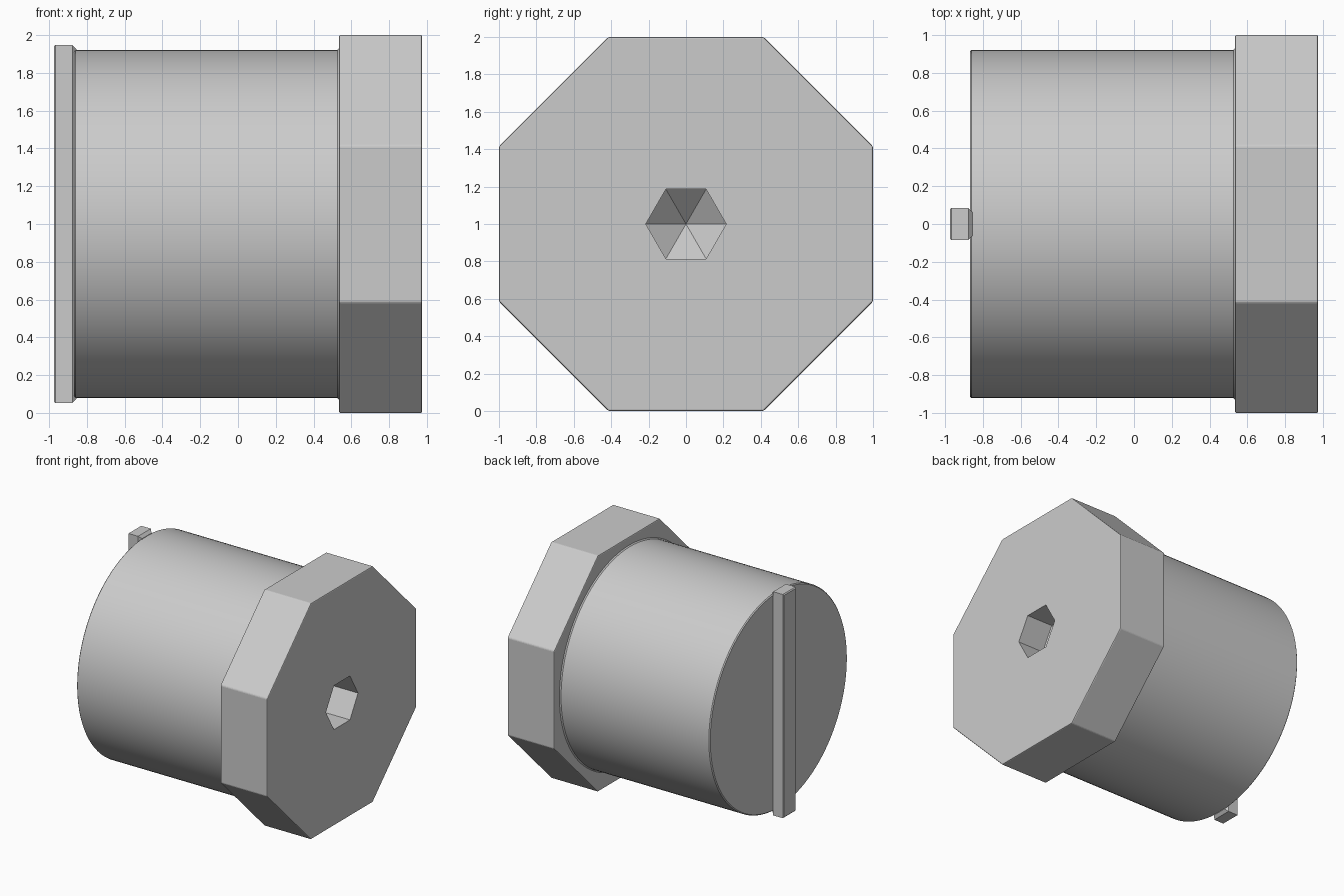
import bpy, bmesh
from math import cos, sin, pi, radians

cube = bpy.data.objects.get("Cube")
if cube:
    bpy.data.objects.remove(cube, do_unlink=True)

steel = bpy.data.materials.new("grey steel")
steel.use_nodes = True
steel.diffuse_color = (0.6, 0.6, 0.6, 1)
steel.node_tree.nodes["Principled BSDF"].inputs["Base Color"].default_value = (0.6, 0.6, 0.6, 1)


def polygon(radius, sides, turn=0.0):
    """Points of a regular polygon in the y-z plane around the axis."""
    return [(radius * cos(turn + 2 * pi * i / sides),
             1 + radius * sin(turn + 2 * pi * i / sides)) for i in range(sides)]


def rectangle(half_y, half_z):
    return [(half_y, 1 + half_z), (-half_y, 1 + half_z),
            (-half_y, 1 - half_z), (half_y, 1 - half_z)]


def loft(name, sections, tip=None):
    """Skin cross-sections (x, points) along x, with capped ends or a tip at the start."""
    bm = bmesh.new()
    rings = [[bm.verts.new((x, y, z)) for y, z in pts] for x, pts in sections]
    for a, b in zip(rings, rings[1:]):
        for i in range(len(a)):
            j = (i + 1) % len(a)
            bm.faces.new((a[i], a[j], b[j], b[i]))
    bm.faces.new(rings[-1])
    if tip is None:
        bm.faces.new(rings[0])
    else:
        point = bm.verts.new((tip, 0, 1))
        for i, v in enumerate(rings[0]):
            bm.faces.new((point, v, rings[0][(i + 1) % len(rings[0])]))
    bmesh.ops.recalc_face_normals(bm, faces=bm.faces)
    mesh = bpy.data.meshes.new(name)
    bm.to_mesh(mesh)
    bm.free()
    mesh.materials.append(steel)
    obj = bpy.data.objects.new(name, mesh)
    bpy.context.collection.objects.link(obj)
    return obj


def activate(obj):
    bpy.ops.object.select_all(action='DESELECT')
    obj.select_set(True)
    bpy.context.view_layer.objects.active = obj


# Round body, with a fine chamfer at the end and a flare at the flange
body = loft("round_body", [(x, polygon(r, 128)) for x, r in
                           ((-0.868, 0.914), (-0.86, 0.922), (0.526, 0.922), (0.54, 0.936))])
activate(body)
bpy.ops.object.shade_smooth_by_angle(angle=radians(30))

# Eight-sided flange with fine bevelled edges
flange = loft("octagonal_flange",
              [(x, polygon(1 / cos(pi / 8), 8, pi / 8)) for x in (0.535, 0.975)])
activate(flange)
bevel = flange.modifiers.new("edge bevel", 'BEVEL')
bevel.width = 0.008
bevel.segments = 2
bpy.ops.object.modifier_apply(modifier=bevel.name)

# Hexagonal socket with a pointed floor, cut into the flange
cutter = loft("socket_cutter", [(x, polygon(0.215, 6)) for x in (0.735, 1.1)], tip=0.55)
cut = flange.modifiers.new("socket", 'BOOLEAN')
cut.operation = 'DIFFERENCE'
cut.solver = 'EXACT'
cut.object = cutter
bpy.ops.object.modifier_apply(modifier=cut.name)
bpy.data.objects.remove(cutter, do_unlink=True)

# Raised bar across the round end, chamfered where it overhangs the body
loft("end_bar", [(x, rectangle(0.085 - inset, 0.948 - inset)) for x, inset in
                 ((-0.975, 0.008), (-0.967, 0), (-0.877, 0), (-0.855, 0.023))])
